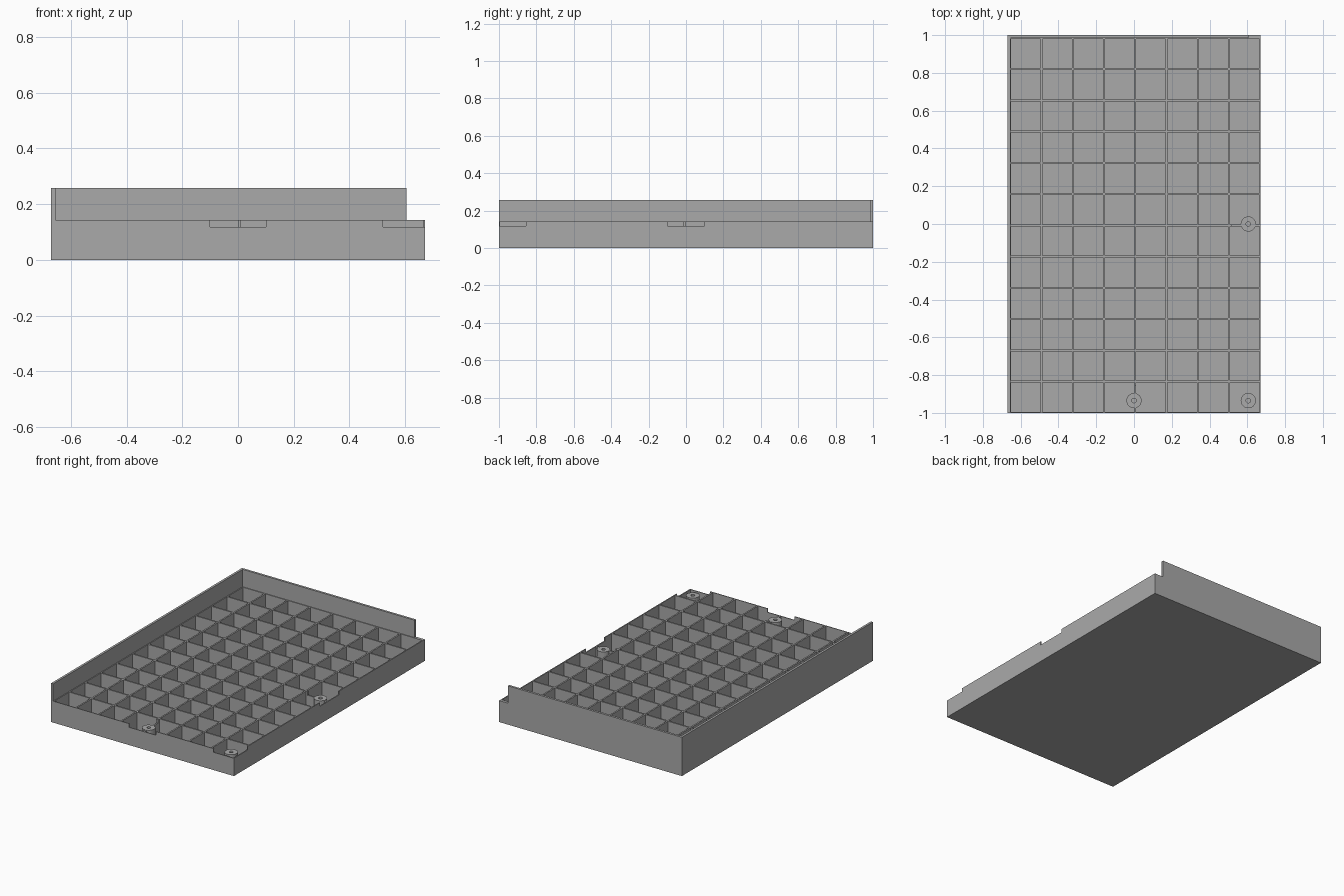
import bpy, bmesh
from mathutils import Matrix, Vector

if "Cube" in bpy.data.objects:
    bpy.data.objects.remove(bpy.data.objects["Cube"])

grey = bpy.data.materials.new("plain grey")
grey.diffuse_color = (0.4, 0.4, 0.4, 1)
grey.use_nodes = True
grey.node_tree.nodes["Principled BSDF"].inputs["Base Color"].default_value = grey.diffuse_color

HX, HY = 0.67, 1.0
FLOOR, RIB_TOP, NOTCH_Z, WALL_TOP = 0.015, 0.142, 0.118, 0.257
PITCH, HALF_RIB = 0.1654, 0.005
X0, Y0 = -0.655, 0.985            # inner faces of the two tall walls
BOSSES = [(0.605, 0.0), (0.0, -0.935), (0.605, -0.935)]


def box(bm, x0, x1, y0, y1, z0, z1):
    centre = Vector(((x0 + x1) / 2, (y0 + y1) / 2, (z0 + z1) / 2))
    size = Matrix.Diagonal((x1 - x0, y1 - y0, z1 - z0, 1))
    bmesh.ops.create_cube(bm, size=1, matrix=Matrix.Translation(centre) @ size)


def cylinder(bm, x, y, r, z0, z1, sides=32):
    bmesh.ops.create_cone(bm, cap_ends=True, segments=sides, radius1=r, radius2=r,
                          depth=z1 - z0, matrix=Matrix.Translation((x, y, (z0 + z1) / 2)))


def finish(bm, name):
    me = bpy.data.meshes.new(name)
    bm.to_mesh(me)
    bm.free()
    me.materials.append(grey)
    ob = bpy.data.objects.new(name, me)
    bpy.context.collection.objects.link(ob)
    return ob


def combine(ob, bm, operation):
    """Apply a boolean with the given solids, then discard them."""
    tool = finish(bm, "cutter")
    tool.hide_render = True
    mod = ob.modifiers.new("boolean", 'BOOLEAN')
    mod.operation, mod.object, mod.solver = operation, tool, 'EXACT'
    deps = bpy.context.evaluated_depsgraph_get()
    me = bpy.data.meshes.new_from_object(ob.evaluated_get(deps))
    ob.modifiers.clear()
    ob.data = me
    bpy.data.objects.remove(tool)


# solid block for the whole tray
bm = bmesh.new()
box(bm, -HX, HX, -HY, HY, 0, WALL_TOP)
tray = finish(bm, "grid_tray")

# open the top, leaving the left and back walls
bm = bmesh.new()
box(bm, X0, 1, -1.2, Y0, RIB_TOP, 0.4)
combine(tray, bm, 'DIFFERENCE')
bm = bmesh.new()
box(bm, 0.605, 1, 0.9, 1.2, RIB_TOP, 0.4)
combine(tray, bm, 'DIFFERENCE')

# grid of pockets
bm = bmesh.new()
for i in range(8):
    for j in range(12):
        x, y = X0 + i * PITCH, Y0 - j * PITCH
        box(bm, x + HALF_RIB, x + PITCH - HALF_RIB,
            y - PITCH + HALF_RIB, y - HALF_RIB, FLOOR, 0.2)
combine(tray, bm, 'DIFFERENCE')

# shallow notches in the rim around the bosses
bm = bmesh.new()
box(bm, 0.52, 0.8, -0.1, 0.1, NOTCH_Z, 0.2)
box(bm, -0.1, 0.1, -1.2, -0.855, NOTCH_Z, 0.2)
box(bm, 0.52, 0.8, -1.2, -0.855, NOTCH_Z, 0.2)
combine(tray, bm, 'DIFFERENCE')

# round screw bosses with blind holes
bm = bmesh.new()
for x, y in BOSSES:
    cylinder(bm, x, y, 0.04, FLOOR - 0.005, NOTCH_Z)
combine(tray, bm, 'UNION')
bm = bmesh.new()
for x, y in BOSSES:
    cylinder(bm, x, y, 0.012, FLOOR + 0.01, 0.2, 20)
combine(tray, bm, 'DIFFERENCE')
tray.data.name = "grid_tray"
